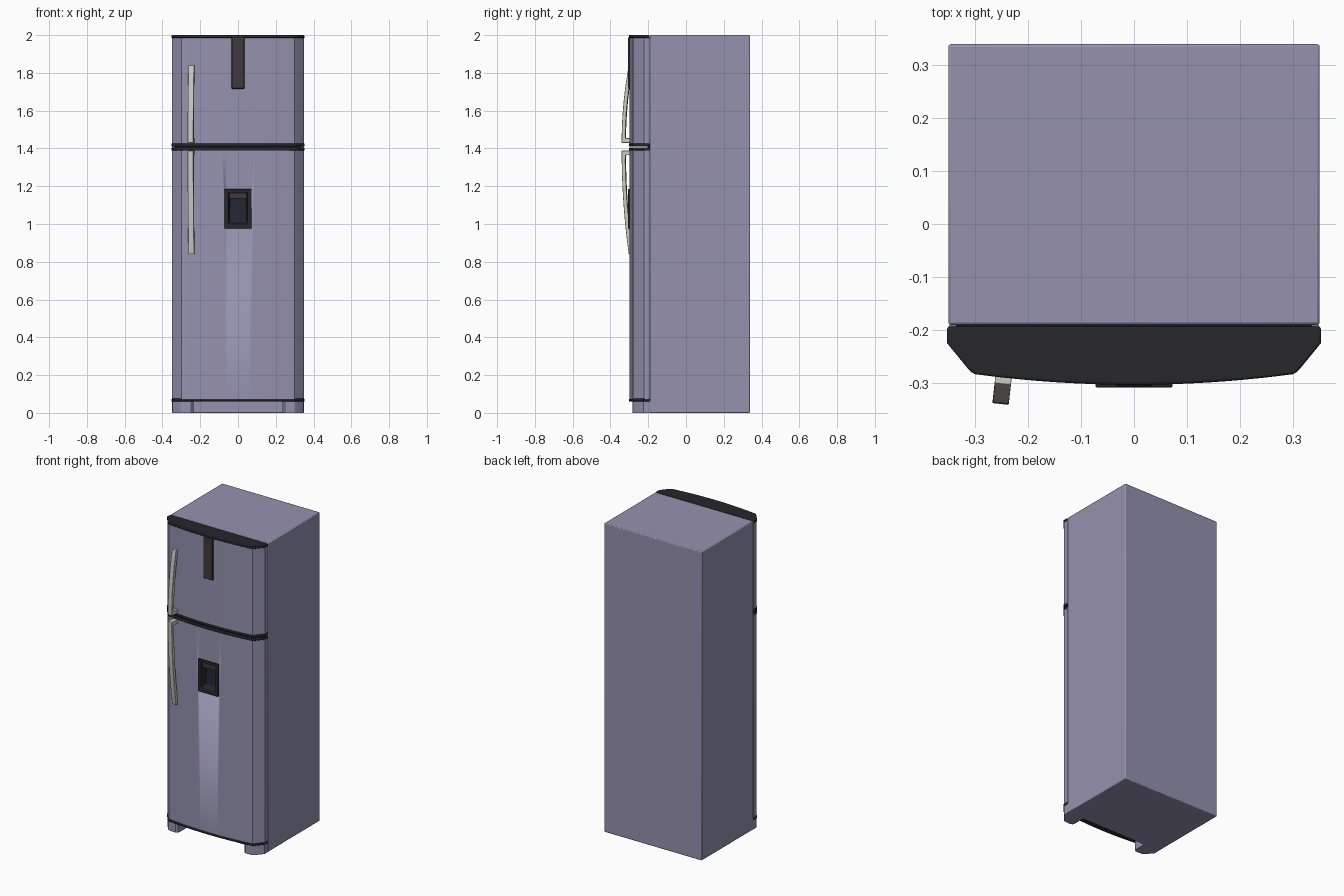
import bpy, bmesh, math
from mathutils import Vector

if "Cube" in bpy.data.objects:
    bpy.data.objects.remove(bpy.data.objects["Cube"])


def material(name, rgb):
    m = bpy.data.materials.new(name)
    m.diffuse_color = (*rgb, 1)
    m.use_nodes = True
    m.node_tree.nodes["Principled BSDF"].inputs["Base Color"].default_value = m.diffuse_color
    return m


PAINT = material("lilac_paint", (0.30, 0.285, 0.43))
BLACK = material("black_trim", (0.02, 0.02, 0.024))
NAVY = material("dark_recess", (0.016, 0.018, 0.03))
BROWN = material("smoked_panel", (0.055, 0.04, 0.043))
METAL = material("pale_metal", (0.6, 0.59, 0.55))


def finish(name, bm, mats, bevel=0, segments=2):
    bmesh.ops.recalc_face_normals(bm, faces=bm.faces)
    for f in bm.faces:
        f.smooth = True
    me = bpy.data.meshes.new(name)
    bm.to_mesh(me)
    bm.free()
    me.set_sharp_from_angle(angle=math.radians(30))
    for m in mats:
        me.materials.append(m)
    ob = bpy.data.objects.new(name, me)
    bpy.context.collection.objects.link(ob)
    if bevel:
        b = ob.modifiers.new("bevel", 'BEVEL')
        b.width = bevel
        b.segments = segments
        b.limit_method = 'ANGLE'
        b.angle_limit = math.radians(50)
    return ob


def prism(name, pts, along, mat, bevel=0):
    """Extrude a closed outline of 3D points along a vector."""
    bm = bmesh.new()
    face = bm.faces.new([bm.verts.new(p) for p in pts])
    ext = bmesh.ops.extrude_face_region(bm, geom=[face])["geom"]
    verts = [v for v in ext if isinstance(v, bmesh.types.BMVert)]
    bmesh.ops.translate(bm, verts=verts, vec=along)
    return finish(name, bm, [mat], bevel)


def box(name, x0, x1, y0, y1, z0, z1, mat, bevel=0):
    pts = [(x0, y0, z0), (x1, y0, z0), (x1, y1, z0), (x0, y1, z0)]
    return prism(name, pts, (0, 0, z1 - z0), mat, bevel)


def front_y(x):
    return -0.303 + 0.02 * (x / 0.3) ** 2


def door_slab(name, z0, z1, mat, inset=0.0, bevel=0.003):
    """Bowed door outline with chamfered sides, extruded upward."""
    half = [(0.352, -0.193), (0.352, -0.225), (0.311, -0.275), (0.306, -0.2795)]
    right = [(x - inset, y + inset) for x, y in half]
    bow = [(0.3 - 0.6 * i / 20) for i in range(21)]
    pts = right + [(x, front_y(x) + inset) for x in bow]
    pts += [(-x, y) for x, y in reversed(right)]
    return prism(name, [(x, y, z0) for x, y in pts], (0, 0, z1 - z0), mat, bevel)


# Cabinet and door seal
box("cabinet", -0.35, 0.35, -0.19, 0.339, 0, 2.0, PAINT, 0.005)
box("door_seal", -0.335, 0.335, -0.205, -0.185, 0.065, 1.99, BLACK)

# Doors and the dark trims that cap them
lower_door = door_slab("lower_door", 0.07, 1.397, PAINT, 0.003)
door_slab("upper_door", 1.417, 1.99, PAINT, 0.003)
for name, z0, z1 in [("bottom_trim", 0.06, 0.075), ("lower_door_top_trim", 1.388, 1.404),
                     ("upper_door_bottom_trim", 1.410, 1.426), ("top_trim", 1.984, 2.0)]:
    door_slab(name, z0, z1, BLACK, 0, 0.004)

# Front feet
for side, s in (("left", -1), ("right", 1)):
    outline = [(0.235, -0.185), (0.235, -0.262), (0.239, -0.274), (0.25, -0.282),
               (0.30, -0.279), (0.31, -0.272), (0.348, -0.225), (0.348, -0.185)]
    prism(side + "_foot", [(s * x, y, 0) for x, y in outline], (0, 0, 0.063), PAINT)

# Curved handles: a short standoff near the door gap, tapering to the far end
turn = math.atan(2 * 0.02 * -0.25 / 0.09)


def handle(name, z_foot, length, direction):
    n = 16
    foot = 0.024
    outer = lambda h: 0.050 - 0.038 * (h / length) ** 2
    heights = [length * i / n for i in range(n + 1)]
    prof = [(-0.004, 0)] + [(outer(h), h) for h in heights]
    prof += [(outer(h) - 0.02, h) for h in
             [length - (length - foot) * i / n for i in range(n + 1)]]
    prof += [(-0.004, foot)]
    pts = [(-0.0155, -d, direction * h) for d, h in prof]
    ob = prism(name, pts, (0.031, 0, 0), METAL, 0.002)
    ob.location = (-0.246, front_y(-0.246), z_foot)
    ob.rotation_euler.z = turn


handle("upper_handle", 1.43, 0.41, 1)
handle("lower_handle", 1.388, 0.548, -1)

# Display strip on the upper door
box("display_frame", -0.034, 0.034, -0.305, -0.28, 1.716, 1.99, BLACK, 0.002)
box("display_panel", -0.029, 0.029, -0.3065, -0.29, 1.723, 1.986, BROWN, 0.001)

# Opening cut in the lower door for the dispenser
cutter = box("dispenser_cutter", -0.068, 0.068, -0.35, -0.245, 0.982, 1.178, BLACK)
cutter.hide_render = True
cutter.hide_viewport = True
cut = lower_door.modifiers.new("dispenser_opening", 'BOOLEAN')
cut.operation = 'DIFFERENCE'
cut.object = cutter

# Dispenser housing: front face stepped inward to a rim, then pushed in
bm = bmesh.new()
bmesh.ops.create_cube(bm, size=1)
for v in bm.verts:
    v.co = Vector((v.co.x * 0.145, -0.275 + v.co.y * 0.066, 1.08 + v.co.z * 0.21))
face = min(bm.faces, key=lambda f: f.calc_center_median().y)
# Each step: half width, bottom z, top z, bottom y, top y
for half_w, z0, z1, y0, y1 in [(0.050, 1.000, 1.166, -0.308, -0.308),
                               (0.045, 1.012, 1.166, -0.268, -0.256)]:
    face = bmesh.ops.extrude_discrete_faces(bm, faces=[face])["faces"][0]
    for v in face.verts:
        top = v.co.z > 1.08
        v.co = Vector((math.copysign(half_w, v.co.x), y1 if top else y0, z1 if top else z0))
face.material_index = 1
finish("dispenser_housing", bm, [BLACK, NAVY], 0.003)

# Control panel over the dispenser recess
box("dispenser_panel", -0.047, 0.047, -0.300, -0.255, 1.134, 1.166, BROWN, 0.002)
